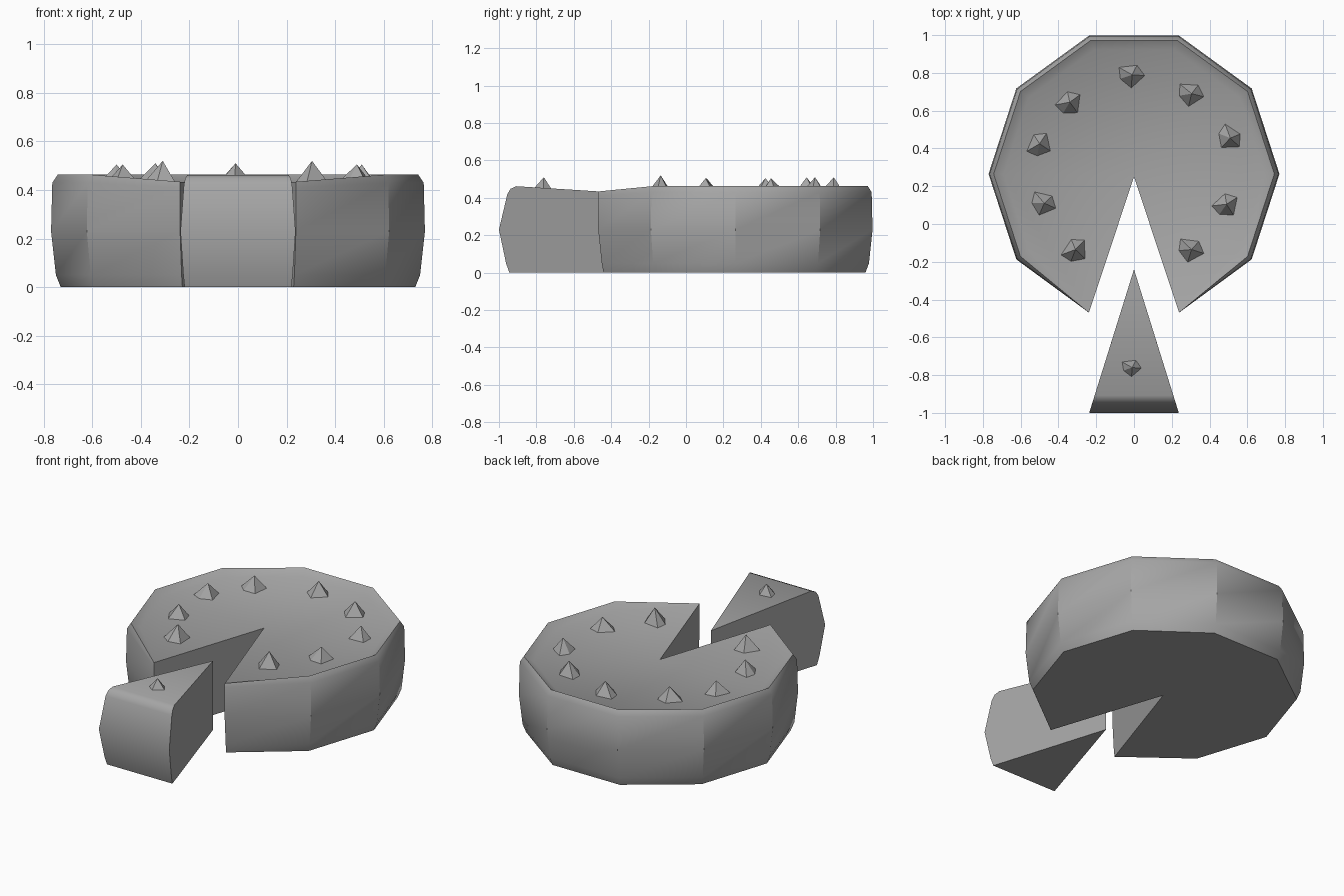
import bpy, bmesh, math
from mathutils import Matrix

if "Cube" in bpy.data.objects:
    bpy.data.objects.remove(bpy.data.objects["Cube"])

GREY = (0.38, 0.38, 0.38, 1)
mat = bpy.data.materials.new("plain grey")
mat.use_nodes = True
mat.diffuse_color = GREY
mat.node_tree.nodes["Principled BSDF"].inputs["Base Color"].default_value = GREY


def finish(bm, name, smooth=True):
    bmesh.ops.recalc_face_normals(bm, faces=bm.faces[:])
    mesh = bpy.data.meshes.new(name)
    bm.to_mesh(mesh)
    bm.free()
    mesh.materials.append(mat)
    ob = bpy.data.objects.new(name, mesh)
    bpy.context.collection.objects.link(ob)
    bpy.ops.object.select_all(action='DESELECT')
    ob.select_set(True)
    bpy.context.view_layer.objects.active = ob
    if smooth:
        bpy.ops.object.shade_smooth_by_angle(angle=math.radians(34))
    return ob


def bridge(bm, columns):
    # join neighbouring profile columns with quads
    for a, b in zip(columns, columns[1:]):
        for i in range(len(a) - 1):
            bm.faces.new((a[i], b[i], b[i + 1], a[i + 1]))


# Ten-sided pie with a raised rim and one wedge missing at the front
CENTRE_Y = 0.265
RIM = [(.73, 0), (.75, .05), (.77, .23), (.765, .43), (.743, .463), (.69, .432)]
CUT = [(.742, 0), (.752, .05), (.772, .23), (.772, .41), (.772, .434), (.765, .432)]
bm = bmesh.new()
columns = []
for k in range(10):
    a = math.radians(-72 + 36 * k)
    profile = CUT if k in (0, 9) else RIM
    columns.append([bm.verts.new((r * math.cos(a), CENTRE_Y + r * math.sin(a), z))
                    for r, z in profile])
bridge(bm, columns)
low, high = (bm.verts.new((0, .25, z)) for z in (0, .432))
bm.faces.new([low] + [c[0] for c in columns])
bm.faces.new([high] + [c[-1] for c in columns])
for column in (columns[0], columns[-1]):
    bm.faces.new([low] + column + [high])
finish(bm, "pie")

# Wedge pulled out of the front
TIP_Y = -0.24
SIDE = [(-.945, 0), (-.962, .05), (-1, .23), (-.955, .42), (-.938, .448), (-.908, .462)]
bm = bmesh.new()
columns = [[bm.verts.new((s * .312 * (TIP_Y - y), y, z)) for y, z in SIDE] for s in (-1, 1)]
bridge(bm, columns)
low, high = (bm.verts.new((0, TIP_Y, z)) for z in (0, .42))
for i, tip in ((0, low), (-1, high)):
    bm.faces.new((tip, columns[0][i], columns[1][i]))
for column in columns:
    bm.faces.new([low] + column + [high])
finish(bm, "slice")

# Pointed dollops with lopsided five-sided bases
BASE = [(-.08, .045), (.03, .058), (.077, -.005), (-.005, -.08), (-.072, -.025)]
SPOTS = [(-.01, .79, 0, .51), (.305, .69, -10, .51), (.51, .455, -40, .505),
         (.49, .105, 36, .505), (.305, -.135, -14, .52), (-.31, -.135, 50, .52),
         (-.475, .11, -20, .505), (-.5, .425, 60, .505), (-.34, .645, 40, .51),
         (-.01, -.76, 0, .51)]
for n, (x, y, turn, top) in enumerate(SPOTS):
    bm = bmesh.new()
    ring = [bm.verts.new((px, py, .42)) for px, py in BASE]
    peak = bm.verts.new((0, 0, top))
    bm.faces.new(ring)
    for i in range(5):
        bm.faces.new((ring[i], ring[i - 1], peak))
    bm.transform(Matrix.Translation((x, y, 0)) @ Matrix.Rotation(math.radians(turn), 4, 'Z'))
    finish(bm, f"dollop_{n + 1}", smooth=False)
